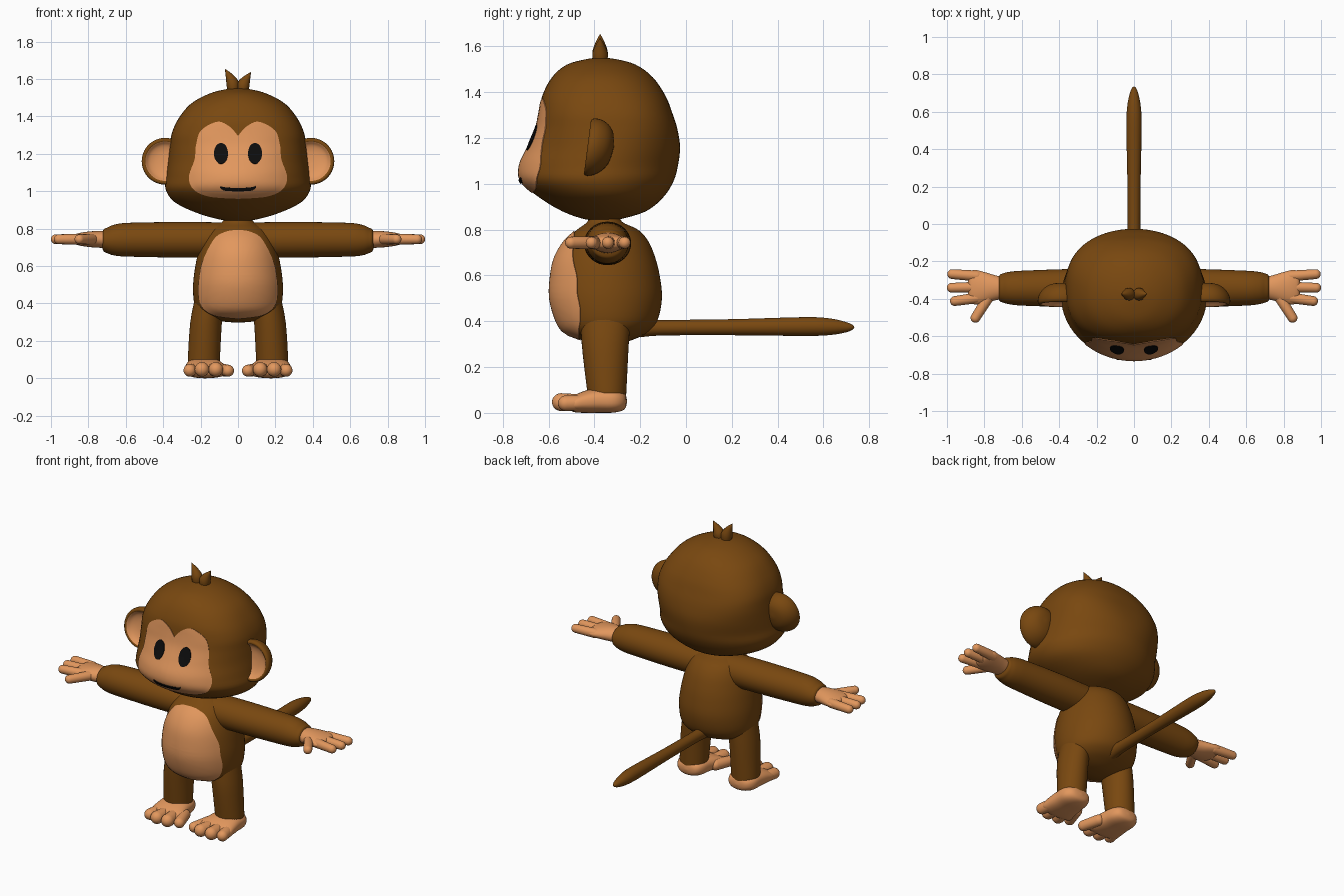
import bpy, bmesh
from math import pi, cos, sin, radians, copysign
from mathutils import Vector
from mathutils.bvhtree import BVHTree

cube = bpy.data.objects.get("Cube")
if cube:
    bpy.data.objects.remove(cube, do_unlink=True)


def material(name, color):
    m = bpy.data.materials.new(name)
    m.use_nodes = True
    m.diffuse_color = (*color, 1)
    bsdf = m.node_tree.nodes["Principled BSDF"]
    bsdf.inputs["Base Color"].default_value = (*color, 1)
    bsdf.inputs["Roughness"].default_value = 0.8
    return m


FUR = material("brown fur", (0.19, 0.064, 0.005))
SKIN = material("tan skin", (0.76, 0.31, 0.11))
BLACK = material("black", (0.004, 0.004, 0.004))


def spline(pts, sub=4):
    """Catmull-Rom through tuples of any length."""
    p = [pts[0]] + list(pts) + [pts[-1]]
    out = []
    for i in range(1, len(p) - 2):
        for k in range(sub):
            t = k / sub
            out.append(tuple(
                b + t / 2 * (c - a + t * (2*a - 5*b + 4*c - d + t * (3*(b - c) + d - a)))
                for a, b, c, d in zip(p[i-1], p[i], p[i+1], p[i+2])))
    return out + [tuple(pts[-1])]


def build(name, rows, mats, mirror=False, first_skin_rows=0):
    """Skin a list of closed rings; the first rows may take the second material."""
    bm = bmesh.new()
    rings = [[bm.verts.new(p) for p in row] for row in rows]
    n = len(rows[0])
    for i, (a, b) in enumerate(zip(rings, rings[1:])):
        for k in range(n):
            f = bm.faces.new((a[k], a[(k+1) % n], b[(k+1) % n], b[k]))
            f.material_index = 1 if i < first_skin_rows else 0
    bm.faces.new(rings[0])
    bm.faces.new(rings[-1])
    bmesh.ops.remove_doubles(bm, verts=bm.verts, dist=1e-5)
    bmesh.ops.recalc_face_normals(bm, faces=bm.faces)
    me = bpy.data.meshes.new(name)
    bm.to_mesh(me)
    bm.free()
    for m in mats:
        me.materials.append(m)
    ob = bpy.data.objects.new(name, me)
    bpy.context.collection.objects.link(ob)
    if mirror:
        ob.modifiers.new("mirror", 'MIRROR').use_mirror_merge = False
    bpy.ops.object.select_all(action='DESELECT')
    ob.select_set(True)
    bpy.context.view_layer.objects.active = ob
    bpy.ops.object.shade_smooth_by_angle(angle=radians(50))
    return ob


def loft(name, axis, rings, mat, mirror=False, segs=40):
    """Rings are (position, u0, u1, v0, v1, exponent) across the given axis."""
    order = {'x': (0, 1, 2), 'y': (1, 0, 2), 'z': (2, 0, 1)}[axis]
    rows = []
    for t, u0, u1, v0, v1, e in spline([r if len(r) == 6 else (*r, 2) for r in rings]):
        row = []
        for k in range(segs):
            c, s = cos(2*pi*k/segs), sin(2*pi*k/segs)
            p = [0, 0, 0]
            p[order[0]] = t
            p[order[1]] = (u0+u1)/2 + (u1-u0)/2 * copysign(abs(c)**(2/e), c)
            p[order[2]] = (v0+v1)/2 + (v1-v0)/2 * copysign(abs(s)**(2/e), s)
            row.append(p)
        rows.append(row)
    return build(name, rows, [mat], mirror)


def limb(name, pts, mats, mirror=False, segs=16, skin_rows=0):
    """Round tube through (x, y, z, radius) points."""
    q = (Vector(pts[-1][:3]) - Vector(pts[0][:3])).to_track_quat('Z', 'Y')
    rows = [[Vector(p[:3]) + q @ Vector((cos(2*pi*k/segs), sin(2*pi*k/segs), 0)) * p[3]
             for k in range(segs)] for p in pts]
    return build(name, rows, mats, mirror, skin_rows)


def capsule(name, a, b, r0, r1, mat):
    a, b = Vector(a), Vector(b)
    d = (b - a).normalized()
    arc = [k * pi / 10 for k in range(6)]
    pts = [(*(a - d * r0 * cos(t)), r0 * sin(t)) for t in arc]
    pts += [(*(b + d * r1 * sin(t)), r1 * cos(t)) for t in arc]
    return limb(name, pts, [mat], True)


def decal(name, outline, target, mat, lift, mirror=False, rings=12):
    """Thin plate with an (x, z) outline, laid on the front of the target."""
    me = target.data
    tree = BVHTree.FromPolygons([v.co for v in me.vertices],
                                [tuple(p.vertices) for p in me.polygons])
    cx = (min(p[0] for p in outline) + max(p[0] for p in outline)) / 2
    cz = (min(p[1] for p in outline) + max(p[1] for p in outline)) / 2

    def lay(x, z, off):
        hit, nor = tree.ray_cast(Vector((x, -2, z)), Vector((0, 1, 0)))[:2]
        if hit is None:
            hit, nor = tree.find_nearest(Vector((x, -0.5, z)))[:2]
        return hit + nor * off
    steps = [(k / rings, lift) for k in range(rings + 1)] + [(1, -0.003)]
    rows = [[lay(cx + (x-cx)*s, cz + (z-cz)*s, off) for x, z in outline] for s, off in steps]
    return build(name, rows, [mat], mirror)


def symmetric(half):
    pts = spline(half, 6)
    return pts + [(-x, z) for x, z in reversed(pts[1:-1])]


# Head: z, half width, front, back, squareness
head_rings = [
    (0.838, 0, -0.36, -0.36, 2), (0.845, 0.08, -0.44, -0.29, 2), (0.88, 0.21, -0.54, -0.175, 2),
    (0.94, 0.337, -0.64, -0.1, 2), (1.01, 0.387, -0.72, -0.055, 2),
    (1.08, 0.383, -0.726, -0.035, 2), (1.16, 0.374, -0.69, -0.026, 2.15),
    (1.24, 0.365, -0.656, -0.038, 2.4), (1.31, 0.354, -0.641, -0.06, 2.5),
    (1.385, 0.32, -0.627, -0.09, 2.4), (1.465, 0.255, -0.585, -0.145, 2.2),
    (1.52, 0.157, -0.52, -0.22, 2), (1.545, 0.065, -0.43, -0.31, 2), (1.55, 0, -0.375, -0.375, 2)]
head = loft("head", 'z', [(z, -w, w, f, b, e) for z, w, f, b, e in head_rings], FUR, segs=64)

# Body and neck
body_rings = [
    (0.298, 0, -0.35, -0.35), (0.302, 0.07, -0.4, -0.29), (0.32, 0.15, -0.46, -0.23),
    (0.35, 0.205, -0.53, -0.17), (0.4, 0.234, -0.566, -0.126), (0.5, 0.24, -0.594, -0.105),
    (0.6, 0.228, -0.59, -0.115), (0.68, 0.21, -0.572, -0.135), (0.75, 0.185, -0.53, -0.165),
    (0.8, 0.15, -0.475, -0.21), (0.835, 0.085, -0.43, -0.28), (0.88, 0.07, -0.42, -0.29)]
body = loft("body", 'z', [(z, -w, w, f, b) for z, w, f, b in body_rings], FUR, segs=64)

# Face, eyes, mouth and belly plates
decal("face", symmetric([(0, 0.962), (0.15, 0.973), (0.235, 1.01), (0.26, 1.075), (0.23, 1.17),
                         (0.222, 1.25), (0.195, 1.325), (0.11, 1.37), (0.045, 1.345), (0, 1.295)]),
      head, SKIN, 0.004)
decal("eyes", [(0.09 + 0.037*cos(k*pi/16), 1.2 + 0.056*sin(k*pi/16)) for k in range(32)],
      head, BLACK, 0.008, True, 5)
decal("mouth", symmetric([(0, 1.004), (0.06, 1.006), (0.088, 1.014), (0.094, 1.027),
                          (0.08, 1.024), (0.05, 1.02), (0, 1.019)]), head, BLACK, 0.008, rings=5)
decal("belly", symmetric([(0, 0.32), (0.125, 0.337), (0.188, 0.38), (0.21, 0.45), (0.205, 0.53),
                          (0.188, 0.62), (0.125, 0.743), (0.06, 0.782), (0, 0.79)]),
      body, SKIN, 0.004)

# Ears: dished front, rounded back, leaning forward at the bottom
ear_profile = [(-0.392, 0), (-0.396, 0.05), (-0.408, 0.085), (-0.424, 0.102), (-0.43, 0.11),
               (-0.428, 0.119), (-0.415, 0.125), (-0.385, 0.12), (-0.35, 0.098),
               (-0.325, 0.06), (-0.315, 0)]
ears = limb("ears", [(0.39, y, 1.16, r) for y, r in spline(ear_profile, 3)],
            [FUR, SKIN], True, 40, 10)
for v in ears.data.vertices:
    v.co.y += (v.co.z - 1.16) * 0.13

# Hair tufts
for side, x, h in (("right", -1, 0.135), ("left", 1, 0.118)):
    limb(f"{side}_hair_tuft", spline([(x * 0.022, -0.375, 1.52, 0.028),
                                      (x * 0.028, -0.375, 1.52 + h * 0.38, 0.034),
                                      (x * 0.045, -0.375, 1.52 + h * 0.7, 0.021),
                                      (x * 0.07, -0.375, 1.52 + h, 0)]), [FUR], segs=12)

# Arms
loft("arms", 'x', [(0, -0.445, -0.24, 0.645, 0.832), (0.3, -0.445, -0.24, 0.645, 0.835),
                   (0.58, -0.437, -0.249, 0.65, 0.831), (0.66, -0.43, -0.255, 0.656, 0.821),
                   (0.7, -0.42, -0.264, 0.669, 0.805), (0.722, -0.405, -0.28, 0.684, 0.79),
                   (0.73, -0.342, -0.342, 0.738, 0.738)], FUR, True)

# Hands
loft("palms", 'x', [(0.68, -0.395, -0.29, 0.695, 0.785), (0.75, -0.41, -0.272, 0.698, 0.787),
                    (0.8, -0.425, -0.257, 0.702, 0.784), (0.85, -0.43, -0.246, 0.71, 0.776),
                    (0.88, -0.41, -0.262, 0.722, 0.765), (0.89, -0.34, -0.34, 0.743, 0.743)],
     SKIN, True)
for finger, base, tip in (("back", (0.84, -0.278), (0.972, -0.268)),
                          ("middle", (0.84, -0.338), (0.974, -0.341)),
                          ("front", (0.84, -0.395), (0.958, -0.412)),
                          ("thumb", (0.78, -0.395), (0.848, -0.502))):
    capsule(f"{finger}_fingers", (*base, 0.743), (*tip, 0.743), 0.029, 0.026, SKIN)

# Legs
loft("legs", 'z', [(0.07, 0.1, 0.265, -0.428, -0.262), (0.1, 0.097, 0.268, -0.432, -0.26),
                   (0.3, 0.086, 0.255, -0.455, -0.25), (0.45, 0.07, 0.225, -0.46, -0.24)], FUR, True)

# Feet
loft("feet", 'y', [(-0.257, 0.18, 0.18, 0.05, 0.05), (-0.268, 0.12, 0.24, 0.016, 0.088, 2.2),
                   (-0.31, 0.092, 0.274, 0.002, 0.106, 2.5), (-0.38, 0.08, 0.28, 0, 0.109, 2.5),
                   (-0.44, 0.065, 0.284, 0, 0.097, 2.5), (-0.49, 0.05, 0.285, 0.004, 0.076, 2.5),
                   (-0.515, 0.07, 0.26, 0.02, 0.06), (-0.52, 0.165, 0.165, 0.04, 0.04)], SKIN, True)
for toe, x0, x1, y, r in (("outer", 0.24, 0.258, -0.525, 0.034), ("second", 0.19, 0.193, -0.546, 0.039),
                          ("third", 0.135, 0.118, -0.546, 0.039), ("inner", 0.085, 0.053, -0.52, 0.032)):
    capsule(f"{toe}_toes", (x0, -0.42, 0.045), (x1, y, r + 0.008), 0.034, r, SKIN)

# Tail
limb("tail", spline([(0, -0.2, 0.37, 0.04), (0, -0.1, 0.372, 0.034), (0, 0.2, 0.374, 0.035),
                     (0, 0.52, 0.377, 0.041), (0, 0.63, 0.376, 0.036), (0, 0.7, 0.374, 0.022),
                     (0, 0.728, 0.374, 0.01), (0, 0.735, 0.374, 0)]), [FUR], segs=24)
